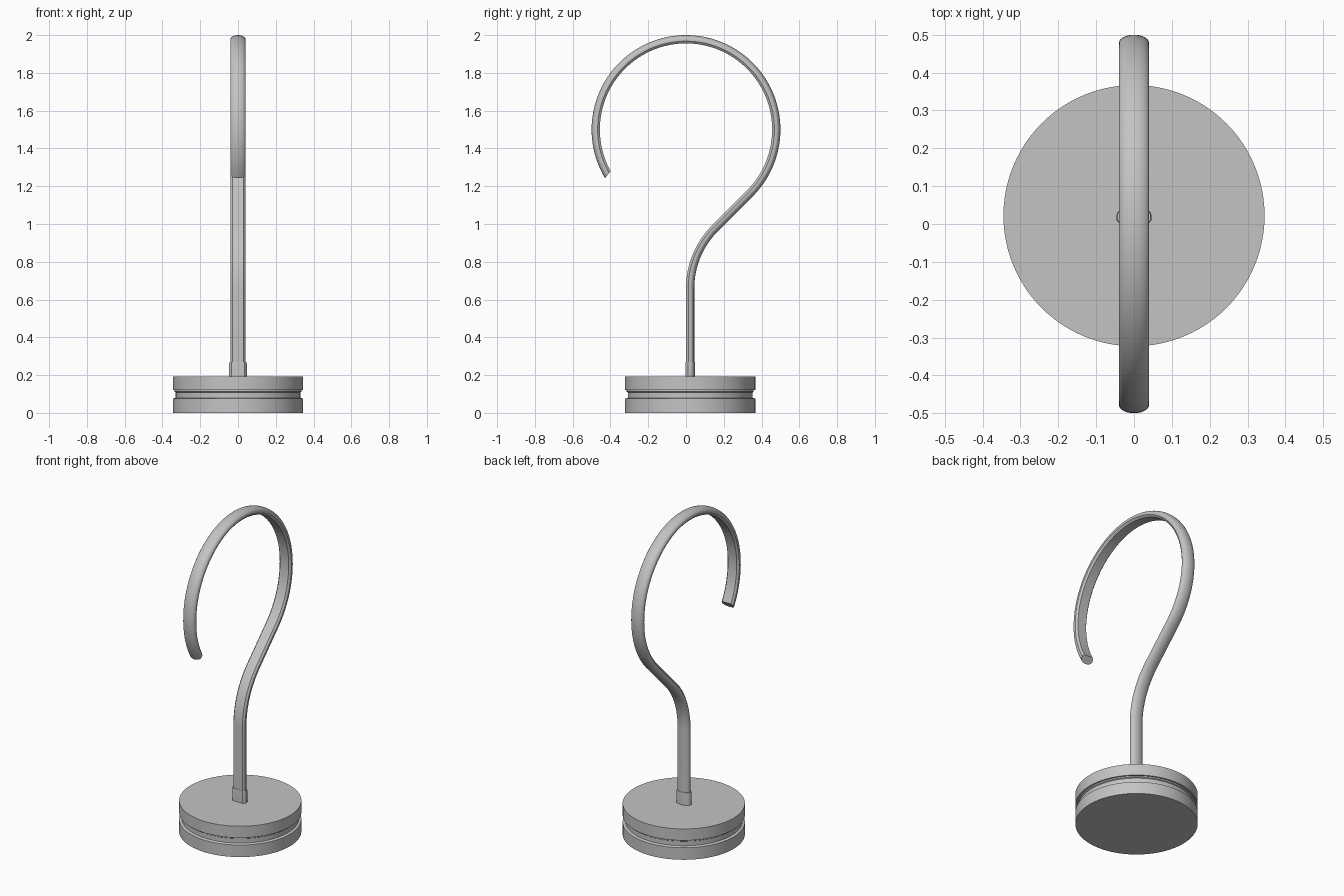
import bpy, bmesh, math
from mathutils import Vector

cube = bpy.data.objects.get("Cube")
if cube:
    bpy.data.objects.remove(cube, do_unlink=True)

grey = bpy.data.materials.new("plain grey")
grey.use_nodes = True
colour = (0.55, 0.55, 0.55, 1)
grey.diffuse_color = colour
grey.node_tree.nodes["Principled BSDF"].inputs["Base Color"].default_value = colour

STEM_Y = 0.022
RING_Z, RING_R = 1.5, 0.478
BEND_R = 0.45


def finish(name, bm):
    bmesh.ops.recalc_face_normals(bm, faces=bm.faces)
    mesh = bpy.data.meshes.new(name)
    bm.to_mesh(mesh)
    bm.free()
    mesh.materials.append(grey)
    obj = bpy.data.objects.new(name, mesh)
    bpy.context.collection.objects.link(obj)
    bpy.ops.object.select_all(action='DESELECT')
    obj.select_set(True)
    bpy.context.view_layer.objects.active = obj
    bpy.ops.object.shade_smooth_by_angle(angle=math.radians(30))
    return obj


def loft(name, rings):
    """Skin a list of closed rings and cap both ends."""
    bm = bmesh.new()
    loops = [[bm.verts.new(p) for p in ring] for ring in rings]
    n = len(loops[0])
    for a, b in zip(loops, loops[1:]):
        for i in range(n):
            j = (i + 1) % n
            bm.faces.new((a[i], a[j], b[j], b[i]))
    bm.faces.new(loops[0])
    bm.faces.new(loops[-1])
    return finish(name, bm)


# Bar section: rounded back, chamfered flat front, as (across, outward)
section = [(0.04 * math.cos(math.pi * i / 12), 0.022 * math.sin(math.pi * i / 12))
           for i in range(13)]
section += [(-0.04, -0.01), (-0.03, -0.022), (0.03, -0.022), (0.04, -0.01)]


def place(y, z, angle, scale=1.0, slant=0.0):
    """Section at a path point; angle is the outward direction in the yz plane."""
    out = Vector((0, math.cos(angle), math.sin(angle)))
    along = Vector((0, -math.sin(angle), math.cos(angle)))
    return [Vector((u * scale, y, z)) + out * v * scale + along * v * slant
            for u, v in section]


# Hook path: straight stem, bend, slanted run, then a large open ring
half = math.sqrt(0.5)
run_y, run_z = RING_R * half, RING_Z - RING_R * half
bend_end_y = STEM_Y + BEND_R * (1 - half)
bend_z = run_z - (run_y - bend_end_y) - BEND_R * half
rings = [place(STEM_Y, 0.19, 0)]
for i in range(17):
    t = math.pi / 4 * i / 16
    rings.append(place(STEM_Y + BEND_R * (1 - math.cos(t)),
                       bend_z + BEND_R * math.sin(t), -t))
STEPS = 80
for i in range(STEPS + 1):
    t = math.radians(-45 + 255 * i / STEPS)
    rings.append(place(RING_R * math.cos(t), RING_Z + RING_R * math.sin(t), t,
                       slant=0.4 if i == STEPS else 0))
loft("hook_bar", rings)

# Collar where the bar enters the base
loft("collar", [place(STEM_Y, z, 0, s)
                for z, s in ((0.18, 1.16), (0.26, 1.16), (0.27, 1.1))])

# Round base with a shallow groove around its side
profile = [(0.345, 0), (0.345, 0.075), (0.33, 0.08), (0.33, 0.108),
           (0.336, 0.112), (0.336, 0.12), (0.345, 0.12), (0.345, 0.192)]
SIDES = 96
loft("base", [[(r * math.cos(math.tau * i / SIDES),
                STEM_Y + r * math.sin(math.tau * i / SIDES), z)
               for i in range(SIDES)] for r, z in profile])
